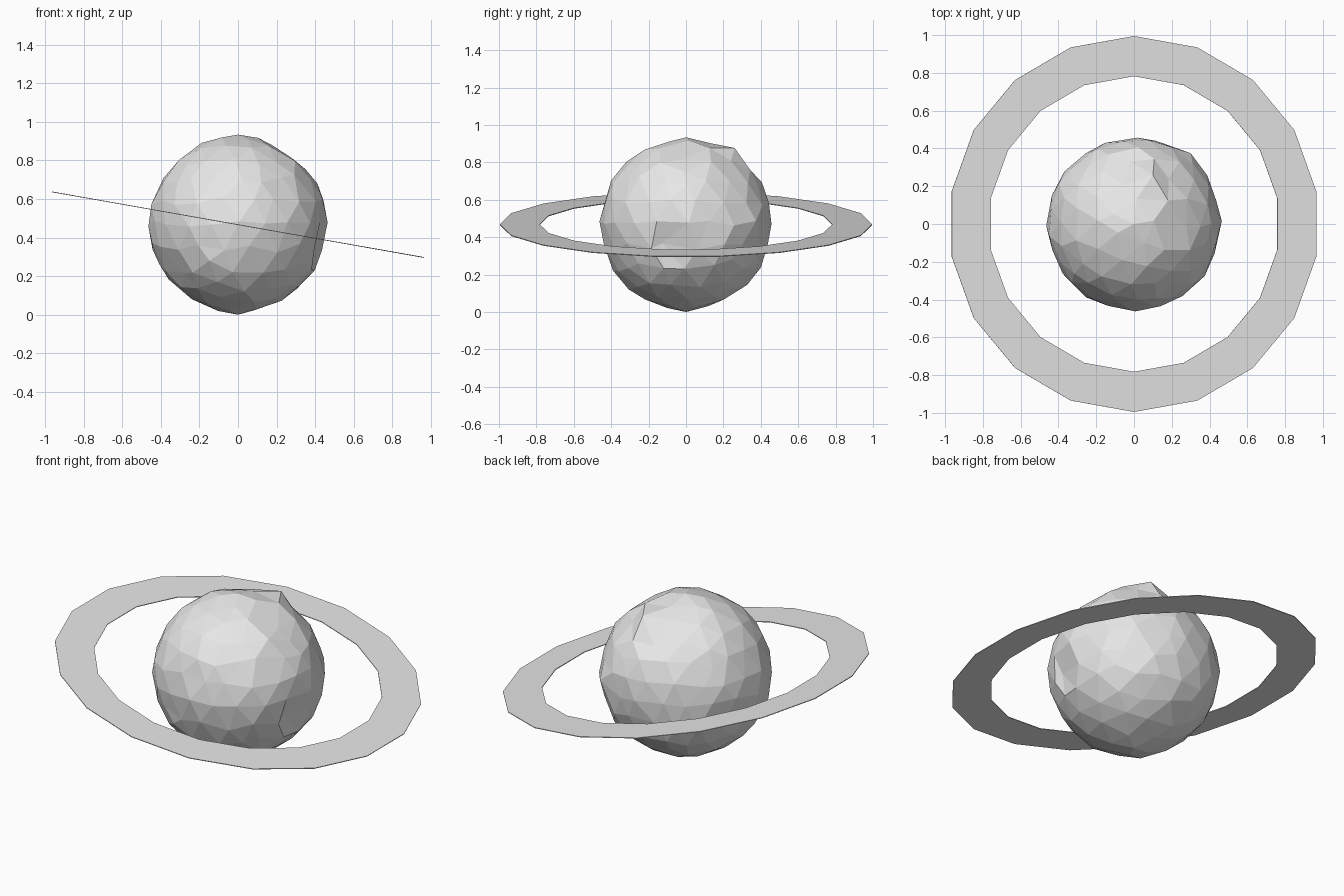
import bpy, bmesh, math, random
from mathutils import Vector, Matrix

random.seed(4)
if "Cube" in bpy.data.objects:
    bpy.data.objects.remove(bpy.data.objects["Cube"], do_unlink=True)

CENTRE = Vector((0, 0, 0.467))

# One plain grey for everything
grey = bpy.data.materials.new("light grey")
grey.use_nodes = True
colour = (0.8, 0.8, 0.8, 1)
grey.diffuse_color = colour
grey.node_tree.nodes["Principled BSDF"].inputs["Base Color"].default_value = colour


def make_object(name, bm):
    bmesh.ops.recalc_face_normals(bm, faces=bm.faces)
    mesh = bpy.data.meshes.new(name)
    bm.to_mesh(mesh)
    bm.free()
    mesh.materials.append(grey)
    obj = bpy.data.objects.new(name, mesh)
    bpy.context.collection.objects.link(obj)
    return obj


# Planet: faceted icosphere with uneven vertices
bm = bmesh.new()
bmesh.ops.create_icosphere(bm, subdivisions=3, radius=1)
for v in bm.verts:
    d = v.co.normalized()
    if abs(d.z) > 0.999:
        v.co = d * 0.467
        continue
    shift = Vector([random.uniform(-0.05, 0.05) for _ in range(3)])
    v.co = (d + shift).normalized() * random.uniform(0.453, 0.466)

# Individual raised corners and shallow dents: target points from the centre
corners = [(0.10, 0.26, 0.41), (0.28, -0.03, 0.345), (0.30, 0.375, 0.02),
           (0.39, -0.13, -0.10), (-0.27, -0.25, -0.25), (-0.02, 0.33, 0.29)]
for c in corners:
    target = Vector(c)
    nearest = max(bm.verts, key=lambda v: v.co.normalized().dot(target.normalized()))
    nearest.co = target
bmesh.ops.translate(bm, verts=bm.verts, vec=CENTRE)
make_object("planet", bm)

# Ring: thin flat 18-sided band, tilted down towards +x
SIDES, OUTER, INNER, HALF = 18, 0.995, 0.782, 0.002
bm = bmesh.new()
section = [(OUTER, -HALF), (OUTER, HALF), (INNER, HALF), (INNER, -HALF)]
loops = []
for i in range(SIDES):
    a = math.pi / 2 + 2 * math.pi * i / SIDES
    loops.append([bm.verts.new((r * math.cos(a), r * math.sin(a), z)) for r, z in section])
for i in range(SIDES):
    a, b = loops[i], loops[(i + 1) % SIDES]
    for k in range(4):
        n = (k + 1) % 4
        bm.faces.new((a[k], b[k], b[n], a[n]))
bmesh.ops.transform(bm, verts=bm.verts,
                    matrix=Matrix.Translation(CENTRE) @ Matrix.Rotation(math.radians(10), 4, 'Y'))
make_object("ring", bm)
